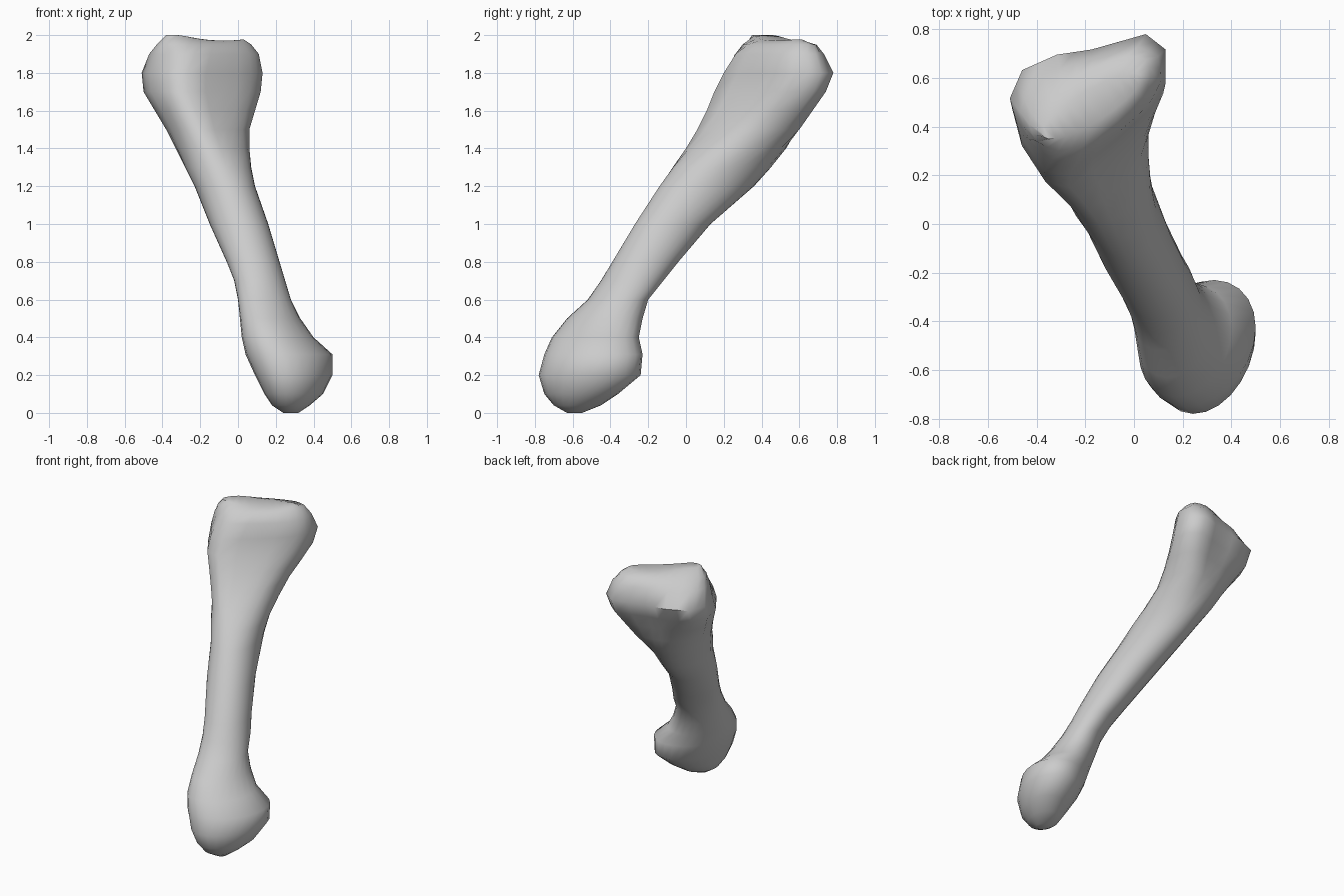
import bpy
import bmesh
import math

SEGMENTS = 24

# Level slices of the bone, in hundredths:
# height, x low, x high, y low, y high, lean of the oval (percent), share of knuckle profile (percent)
SLICES = [
    (0, 24, 32, -63, -55, 0, 0),
    (4, 18, 38, -70, -45, 15, 0),
    (10, 14, 45, -75, -36, 25, 0),
    (20, 9, 50, -78, -24, 25, 0),
    (31, 4, 50, -75, -23, 25, 0),
    (40, 2, 40, -71, -25, 22, 0),
    (50, 1, 33, -63, -23, 20, 0),
    (60, 0, 28, -52, -20, 20, 0),
    (70, -2, 25, -45, -12, 15, 0),
    (80, -6, 22, -39, -4, 0, 0),
    (100, -15, 16, -27, 13, -15, 0),
    (120, -23, 9, -14, 36, -20, 0),
    (130, -28, 7, -7, 45, -15, 5),
    (140, -33, 6, 0, 53, -10, 20),
    (150, -38, 6, 6, 60, 0, 50),
    (160, -44, 9, 11, 67, 10, 80),
    (170, -50, 12, 15, 74, 25, 100),
    (180, -51, 13, 20, 78, 40, 100),
    (190, -47, 11, 26, 73, 60, 70),
    (195, -43, 7, 30, 69, 74, 40),
    (198, -38, 3, 35, 62, 86, 10),
]

# Outline of the wide upper knuckle, in even steps around
KNUCKLE = [(12, 58), (12, 71), (4, 77), (-18, 71), (-32, 69), (-46, 63),
           (-51, 52), (-47, 38), (-37, 24), (-27, 22), (-8, 36), (6, 48)]


def fit(values, low, high):
    """Rescale values so that they span low to high."""
    a, b = min(values), max(values)
    return [low + (v - a) / (b - a) * (high - low) for v in values]


def knuckle_outline():
    """Knuckle outline with a midpoint between each pair, spanning -1 to 1."""
    points = []
    for i, p in enumerate(KNUCKLE):
        q = KNUCKLE[(i + 1) % len(KNUCKLE)]
        points += [p, ((p[0] + q[0]) / 2, (p[1] + q[1]) / 2)]
    return [fit([p[axis] for p in points], -1, 1) for axis in (0, 1)]


def ring(height, x_low, x_high, y_low, y_high, lean, share):
    """One closed slice: a leaning oval blended with the knuckle outline."""
    knuckle_x, knuckle_y = knuckle_outline()
    shift = math.asin(lean / 100)
    blend = share / 100
    # the shaft is slightly narrower along its back edge
    taper = 0.1 if 60 <= height <= 130 else 0
    xs, ys = [], []
    for i in range(SEGMENTS):
        angle = math.tau * i / SEGMENTS
        y = math.sin(angle + shift)
        x = math.cos(angle) * (1 - taper * y)
        xs.append(x + (knuckle_x[i] - x) * blend)
        ys.append(y + (knuckle_y[i] - y) * blend)
    xs = fit(xs, x_low / 100, x_high / 100)
    ys = fit(ys, y_low / 100, y_high / 100)
    return [(x, y, height / 100) for x, y in zip(xs, ys)]


def make_material(name, colour):
    material = bpy.data.materials.new(name)
    material.use_nodes = True
    material.diffuse_color = colour
    material.node_tree.nodes["Principled BSDF"].inputs["Base Color"].default_value = colour
    return material


cube = bpy.data.objects.get("Cube")
if cube:
    bpy.data.objects.remove(cube, do_unlink=True)

# Bone: loft through all slices and close both ends
bm = bmesh.new()
rings = [[bm.verts.new(co) for co in ring(*row)] for row in SLICES]
for lower, upper in zip(rings, rings[1:]):
    for i in range(SEGMENTS):
        j = (i + 1) % SEGMENTS
        bm.faces.new((lower[i], lower[j], upper[j], upper[i]))
bm.faces.new(rings[0][::-1])

# Saddle across the top: high lobe on one side, gentle dip beside it
for vert in rings[-1]:
    vert.co.z = min(2.0, 1.97 + 0.03 * ((vert.co.x + 0.08) / 0.22) ** 2)
top = bm.faces.new(rings[-1])
bmesh.ops.triangulate(bm, faces=[top])
bmesh.ops.recalc_face_normals(bm, faces=bm.faces)

mesh = bpy.data.meshes.new("bone")
bm.to_mesh(mesh)
bm.free()
bone = bpy.data.objects.new("bone", mesh)
bpy.context.collection.objects.link(bone)
mesh.materials.append(make_material("bone grey", (0.6, 0.6, 0.6, 1)))

# Smooth shading that keeps the hard creases
bpy.ops.object.select_all(action="DESELECT")
bone.select_set(True)
bpy.context.view_layer.objects.active = bone
bpy.ops.object.shade_smooth_by_angle(angle=math.radians(50))
